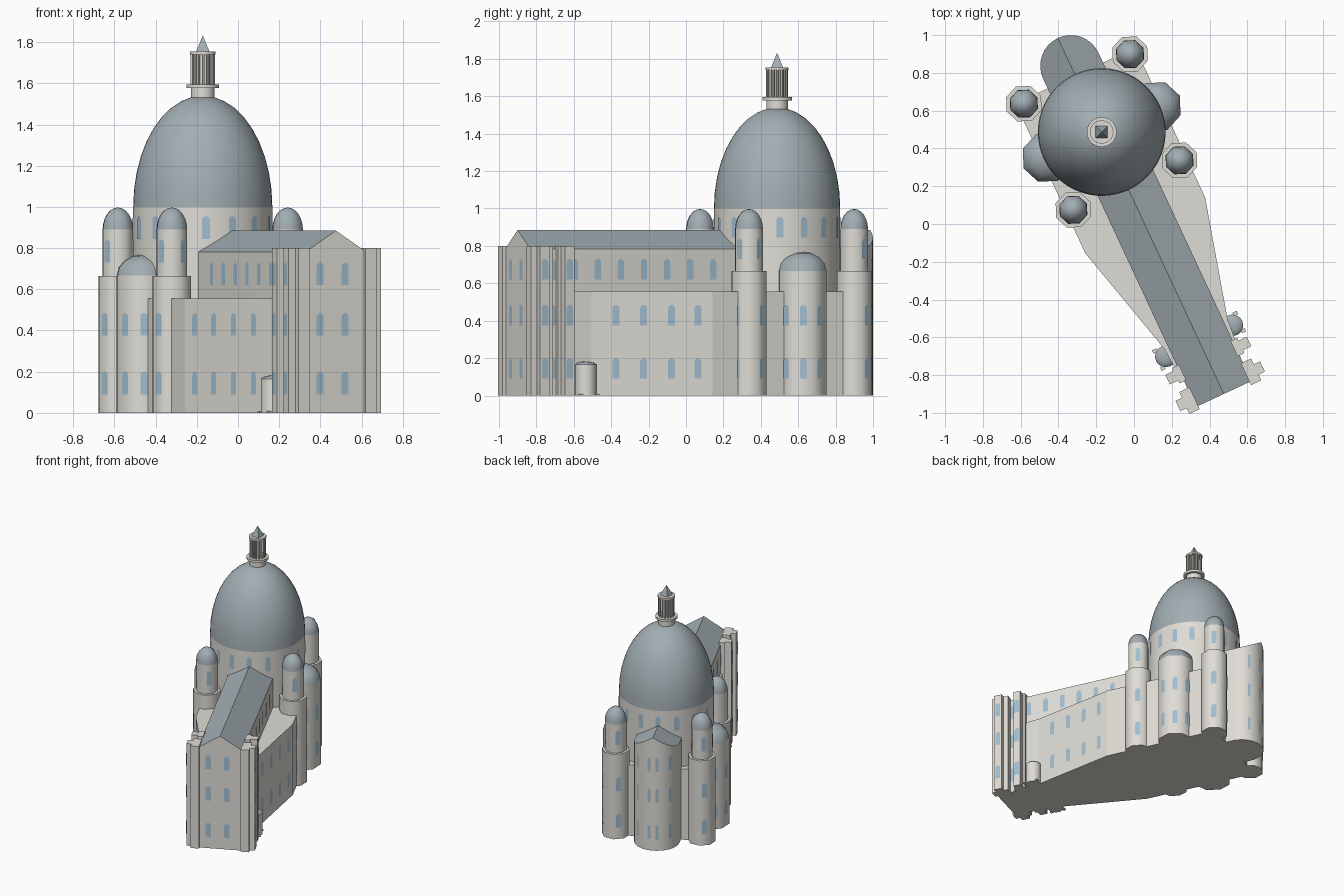
import bpy, bmesh, math
from math import sin, cos, pi, radians
from mathutils import Matrix, Vector

if "Cube" in bpy.data.objects:
    bpy.data.objects.remove(bpy.data.objects["Cube"])

# Local frame: origin under the main dome, nave along local -y, turned 25 degrees
PLACE = Matrix.Translation((-0.171, 0.487, 0)) @ Matrix.Rotation(radians(25), 4, 'Z')


def material(name, rgb):
    m = bpy.data.materials.new(name)
    m.diffuse_color = (*rgb, 1)
    m.use_nodes = True
    m.node_tree.nodes["Principled BSDF"].inputs["Base Color"].default_value = m.diffuse_color
    return m


STONE = material("stone", (0.74, 0.72, 0.67))
SLATE = material("slate", (0.36, 0.42, 0.45))
GLASS = material("glass", (0.36, 0.52, 0.64))


def finish(name, bm, mat, smooth=None):
    bmesh.ops.recalc_face_normals(bm, faces=bm.faces)
    me = bpy.data.meshes.new(name)
    bm.to_mesh(me)
    bm.free()
    me.materials.append(mat)
    ob = bpy.data.objects.new(name, me)
    bpy.context.collection.objects.link(ob)
    ob.matrix_world = PLACE
    if smooth:
        bpy.ops.object.select_all(action='DESELECT')
        ob.select_set(True)
        bpy.context.view_layer.objects.active = ob
        bpy.ops.object.shade_smooth_by_angle(angle=radians(smooth))
    return ob


def lathe(name, profile, n, mat, at=(0, 0), turn=0, smooth=50):
    """Revolve (radius, z) pairs; radius 0 becomes a single tip."""
    bm = bmesh.new()
    rings = []
    for r, z in profile:
        if r < 1e-5:
            rings.append([bm.verts.new((*at, z))] * n)
        else:
            rings.append([bm.verts.new((at[0] + r * cos(turn + 2 * pi * i / n),
                                        at[1] + r * sin(turn + 2 * pi * i / n), z)) for i in range(n)])
    for a, b in zip(rings, rings[1:]):
        for i in range(n):
            j = (i + 1) % n
            bm.faces.new(list(dict.fromkeys((a[i], a[j], b[j], b[i]))))
    for ring in (rings[0], rings[-1]):
        if ring[0] is not ring[1]:
            bm.faces.new(ring)
    return finish(name, bm, mat, smooth)


def dome(name, r, z0, h, n, steps, mat, at=(0, 0)):
    prof = [(r * cos(pi / 2 * k / steps), z0 + h * sin(pi / 2 * k / steps)) for k in range(steps)]
    return lathe(name, prof + [(0, z0 + h)], n, mat, at)


def prism(name, pts, z0, z1, mat):
    bm = bmesh.new()
    f = bm.faces.new([bm.verts.new((x, y, z0)) for x, y in pts])
    top = bmesh.ops.extrude_face_region(bm, geom=[f])['geom']
    bmesh.ops.translate(bm, vec=(0, 0, z1 - z0), verts=[v for v in top if isinstance(v, bmesh.types.BMVert)])
    return finish(name, bm, mat)


# All arched windows gather in one mesh
glass = bmesh.new()


def window(x, y, angle, levels, w=0.019, h=0.11):
    """angle = direction the window faces, in the local frame"""
    n, t = Vector((cos(angle), sin(angle), 0)), Vector((-sin(angle), cos(angle), 0))
    shape = [(-w, 0), (w, 0)] + [(w * cos(pi * k / 6), h - w + w * sin(pi * k / 6)) for k in range(7)]
    for z in levels:
        glass.faces.new([glass.verts.new(Vector((x, y, z + v)) + t * u + n * 0.003) for u, v in shape])


LOW, MID, HIGH = 0.09, 0.375, 0.62

# Nave with rounded end, walls following the pitched roof
W, FRONT, END = 0.162, -1.53, 0.387


def roof_z(x):
    return 0.885 - 0.103 * abs(x) / W


half = [(0, FRONT), (W, FRONT)] + [(W * cos(pi / 2 * k / 8), END + W * sin(pi / 2 * k / 8)) for k in range(8)] + [(0, END + W)]
outline = half + [(-x, y) for x, y in reversed(half[1:-1])]
bm = bmesh.new()
lo = [bm.verts.new((x, y, 0)) for x, y in outline]
hi = [bm.verts.new((x, y, roof_z(x))) for x, y in outline]
bm.faces.new(lo)
for i in range(len(lo)):
    j = (i + 1) % len(lo)
    bm.faces.new((lo[i], lo[j], hi[j], hi[i]))
finish("nave_walls", bm, STONE, 30)
bm = bmesh.new()
for s in (1, -1):
    bm.faces.new([bm.verts.new((s * x, y, roof_z(x))) for x, y in half[::s]])
bmesh.ops.remove_doubles(bm, verts=bm.verts, dist=1e-5)
roof = finish("nave_roof", bm, SLATE)
if roof.data.polygons[0].normal.z < 0:
    roof.data.flip_normals()
for x in (-0.086, 0.048):
    window(x, FRONT, -pi / 2, (LOW, MID, HIGH))
for a in (45, 80, 100, 135):
    window(W * cos(radians(a)), END + W * sin(radians(a)), radians(a), (LOW, MID, HIGH), 0.01)

# Low aisles flaring out to the square crossing
side = [(0.175, -1.31), (0.185, -1.18), (0.35, -0.545), (0.35, 0.33)]
prism("aisles", side + [(-x, y) for x, y in reversed(side)], 0, 0.555, STONE)

# Drum, dome and lantern
lathe("drum", [(0.338, 0.4), (0.338, 1.0)], 64, STONE)
dome("main_dome", 0.338, 1.0, 0.54, 64, 10, SLATE)
for k in range(16):
    a = pi * k / 8
    window(0.338 * cos(a), 0.338 * sin(a), a, (0.845,))
lathe("lantern_base", [(0.058, 1.5), (0.058, 1.577), (0.079, 1.577), (0.079, 1.595), (0.03, 1.595)], 24, STONE)
lathe("lantern_core", [(0.036, 1.59), (0.036, 1.745)], 16, STONE)
for k in range(16):
    a = pi * k / 8
    lathe("lantern_column", [(0.006, 1.59), (0.006, 1.745)], 6, STONE, (0.053 * cos(a), 0.053 * sin(a)))
lathe("lantern_ring", [(0.062, 1.74), (0.062, 1.755)], 24, STONE)
lathe("lantern_spire", [(0.048, 1.75), (0, 1.832)], 4, SLATE, turn=radians(20), smooth=None)

# Four corner turrets
for sx in (1, -1):
    for sy in (1, -1):
        c = (0.31 * sx, 0.31 * sy)
        lathe("turret_base", [(0.1, 0), (0.1, 0.665)], 8, STONE, c)
        lathe("turret_top", [(0.079, 0.66), (0.079, 0.89)], 8, STONE, c)
        dome("turret_dome", 0.079, 0.89, 0.107, 8, 6, SLATE, c)
        for k in range(8):
            a = pi / 8 + k * pi / 4
            if cos(a) * sx + sin(a) * sy < -0.2 or k % 2:
                continue
            for r, levels in ((0.0924, (LOW, MID)), (0.073, (0.73,))):
                window(c[0] + r * cos(a), c[1] + r * sin(a), a, levels)

for s in (1, -1):
    # Transept apses
    c = (0.32 * s, 0)
    lathe("transept_apse", [(0.136, 0), (0.136, 0.667)], 8, STONE, c)
    dome("transept_dome", 0.136, 0.667, 0.102, 8, 4, SLATE, c)
    for k in (-3, -1, 1, 3):
        a = k * pi / 8 + (pi if s < 0 else 0)
        window(c[0] + 0.1257 * cos(a), 0.1257 * sin(a), a, (LOW, MID))

    # Cross-shaped piers beside the front
    for y, ix, ox, ly, lx in ((-1.485, 0.21, 0.247, 0.064, 0.03), (-1.335, 0.19, 0.238, 0.045, 0.028)):
        pts = [(0.15, -ly), (ix, -ly), (ix, -lx), (ox, -lx), (ox, lx), (ix, lx), (ix, ly), (0.15, ly)]
        prism("front_pier", [(s * px, y + py) for px, py in pts], 0, 0.8, STONE)
        window(s * ox, y, 0 if s > 0 else pi, (LOW, MID, HIGH))

    # Side porches with flat domes and little steps
    c = (0.195 * s, -1.22)
    lathe("porch", [(0.057, 0), (0.057, 0.165)], 16, STONE, c)
    dome("porch_dome", 0.057, 0.165, 0.017, 16, 3, SLATE, c)
    for d in (-1, 1):
        px, py = c[0] + 0.04 * s, c[1] + 0.05 * d
        prism("porch_step", [(px - 0.012, py - 0.01), (px + 0.012, py - 0.01), (px + 0.012, py + 0.01), (px - 0.012, py + 0.01)], 0, 0.008, STONE)

    # Aisle and clerestory windows
    out = 0 if s > 0 else pi
    tilt = math.atan2(-0.165, 0.635 * s)
    for t in (0.2, 0.43, 0.66, 0.88):
        window(s * (0.185 + 0.165 * t), -1.18 + 0.635 * t, tilt, (LOW, MID))
    for k in range(7):
        window(s * W, -1.27 + 0.136 * k, out, (HIGH,))
    window(s * W, -1.4, out, (LOW, MID, HIGH))

finish("windows", glass, GLASS)
